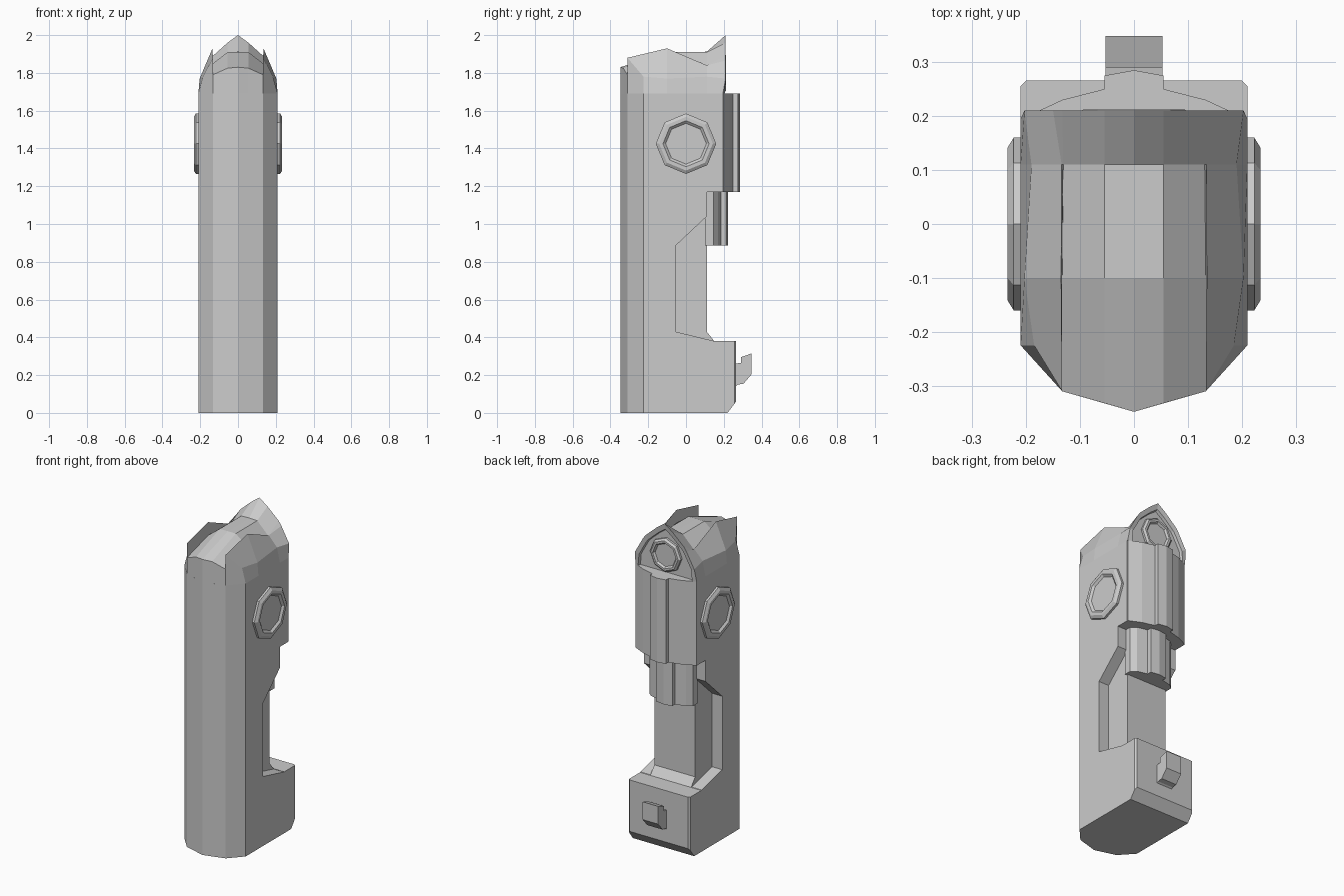
import bpy, bmesh, math
from mathutils import Matrix, Vector

if "Cube" in bpy.data.objects:
    bpy.data.objects.remove(bpy.data.objects["Cube"])


def finish(name, bm):
    bmesh.ops.remove_doubles(bm, verts=bm.verts, dist=0.0005)
    bmesh.ops.dissolve_degenerate(bm, edges=bm.edges, dist=0.0002)
    bmesh.ops.recalc_face_normals(bm, faces=bm.faces)
    me = bpy.data.meshes.new(name)
    bm.to_mesh(me)
    bm.free()
    ob = bpy.data.objects.new(name, me)
    bpy.context.collection.objects.link(ob)
    return ob


def prism(name, pts, axis, lo, hi):
    """Extrude an outline: (x, y) points along z, or (y, z) points along x."""
    bm = bmesh.new()
    put = (lambda p, h: (p[0], p[1], h)) if axis == 'z' else (lambda p, h: (h, p[0], p[1]))
    a = [bm.verts.new(put(p, lo)) for p in pts]
    b = [bm.verts.new(put(p, hi)) for p in pts]
    bm.faces.new(a)
    bm.faces.new(b)
    for i in range(len(pts)):
        j = (i + 1) % len(pts)
        bm.faces.new((a[i], a[j], b[j], b[i]))
    return finish(name, bm)


def mirrored(half):
    """Half outline starting and/or ending on x = 0 made symmetric."""
    return half + [(-x, y) for x, y in reversed(half) if x > 1e-6]


def cut(ob, cutter):
    m = ob.modifiers.new("cut", 'BOOLEAN')
    m.operation, m.solver, m.object = 'DIFFERENCE', 'EXACT', cutter
    bpy.context.view_layer.update()
    dg = bpy.context.evaluated_depsgraph_get()
    me = bpy.data.meshes.new_from_object(ob.evaluated_get(dg))
    ob.modifiers.clear()
    ob.data = me
    bpy.data.objects.remove(cutter)


def ring(name, centre, normal, s):
    """Eight-sided raised ring with a sunken centre."""
    prof = [(.16, -.01), (.16, .013), (.142, .024), (.122, .024), (.108, .012)]
    bm = bmesh.new()
    rows = [[bm.verts.new((r * s * math.cos(k * math.pi / 4),
                           r * s * math.sin(k * math.pi / 4), h)) for k in range(8)]
            for r, h in prof]
    for a, b in zip(rows, rows[1:]):
        for k in range(8):
            bm.faces.new((a[k], a[(k + 1) % 8], b[(k + 1) % 8], b[k]))
    bm.faces.new(rows[-1])
    bm.faces.new(rows[0])
    rot = Vector(normal).to_track_quat('Z', 'Y').to_matrix().to_4x4()
    bm.transform(Matrix.Translation(centre) @ rot)
    return finish(name, bm)


# Main body: hull outline, then cut the back, recesses and lower chamfer
hull = mirrored([(0, -.348), (.133, -.31), (.21, -.225), (.21, .256), (.2, .266)])
body = prism("body", hull, 'z', 0, 1.69)
cut(body, prism("back_cutter", [(.5, .38), (.15, .38), (.11, .43), (.11, 1.17),
                                (.19, 1.17), (.19, 2), (.5, 2)], 'x', -.5, .5))
cut(body, prism("heel_cutter", [(.19, -.04), (.31, .12), (.31, -.04)], 'x', -.5, .5))
for s in (-1, 1):
    lo, hi = sorted((s * .14, s * .4))
    cut(body, prism("grip_cutter", [(-.055, .43), (.148, .3805), (.148, 1.076),
                                    (-.055, .885)], 'x', lo, hi))

# Stepped plates on the back
prism("upper_back_plate", mirrored([(.21, .18), (.208, .195), (.133, .23), (.055, .25),
                                    (.055, .275), (0, .285)]), 'z', 1.17, 1.69)
prism("lower_back_plate", mirrored([(.15, .1), (.15, .145), (.12, .17), (.055, .185),
                                    (.055, .213), (0, .222)]), 'z', .885, 1.18)

# Sculpted cap: half sections from the front edge to the rear hood
sections = [
    [(0, -.348, 1.69), (.055, -.332, 1.69), (.133, -.31, 1.69), (.133, -.31, 1.69),
     (.21, -.225, 1.69), (.21, -.225, 1.69)],
    [(0, -.348, 1.83), (.055, -.332, 1.825), (.133, -.31, 1.79), (.133, -.31, 1.88),
     (.185, -.225, 1.78), (.21, -.225, 1.69)],
    [(0, -.1, 1.91), (.055, -.1, 1.91), (.133, -.1, 1.85), (.135, -.1, 1.93),
     (.203, -.1, 1.77), (.21, -.1, 1.69)],
    [(0, .11, 1.912), (.055, .11, 1.91), (.131, .11, 1.835), (.134, .11, 1.84),
     (.19, .11, 1.78), (.21, .11, 1.69)],
    [(0, .21, 2.0), (.055, .21, 1.96), (.133, .21, 1.89), (.15, .21, 1.865),
     (.203, .21, 1.77), (.21, .195, 1.69)],
]
rear = sections[-1]
sections.append([(x * .88, .205, 1.69 + (z - 1.69) * .88) for x, y, z in rear])
sections.append([(x * .86, .188, 1.69 + (z - 1.69) * .86) for x, y, z in rear])
bm = bmesh.new()
rows = [[bm.verts.new(p) for p in [(-x, y, z) for x, y, z in reversed(h[1:])] + h]
        for h in sections]
for a, b in zip(rows, rows[1:]):
    for i in range(len(a) - 1):
        bm.faces.new((a[i], a[i + 1], b[i + 1], b[i]))
bm.faces.new(rows[-1])
finish("cap", bm)

# Octagonal rings: both sides and the hood back
ring("right_ring", (.21, 0, 1.425), (1, 0, 0), 1)
ring("left_ring", (-.21, 0, 1.425), (-1, 0, 0), 1)
ring("hood_ring", (0, .188, 1.80), (0, 1, 0), .66)

# Belt hook on the heel
hook = prism("belt_hook", [(.255, .135), (.275, .15), (.305, .155), (.348, .205), (.348, .315),
                           (.29, .295), (.29, .265), (.255, .26)], 'x', -.053, .053)
